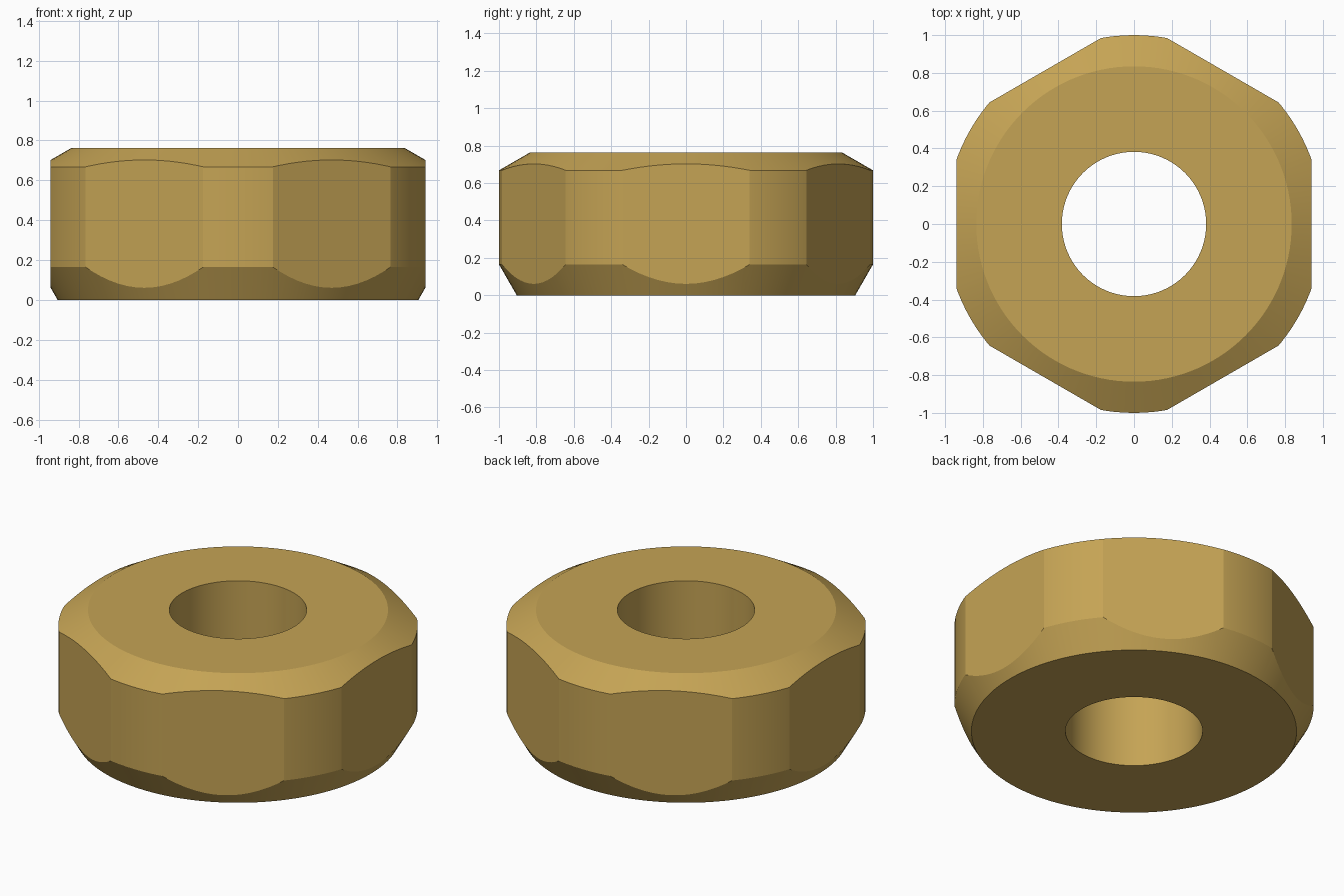
import bpy, bmesh, math
from mathutils import Vector

cube = bpy.data.objects.get("Cube")
if cube:
    bpy.data.objects.remove(cube, do_unlink=True)

HEIGHT, BORE, FLAT = 0.763, 0.382, 0.94

# Brass material
brass = bpy.data.materials.new("brass")
brass.use_nodes = True
colour = (0.56, 0.37, 0.09, 1)
brass.diffuse_color = colour
brass.node_tree.nodes["Principled BSDF"].inputs["Base Color"].default_value = colour

# Turned body: bore, steep lower chamfer, shallow upper chamfer
profile = [(BORE, 0), (0.905, 0), (1, 0.165), (1, 0.668), (0.835, HEIGHT), (BORE, HEIGHT)]
bm = bmesh.new()
verts = [bm.verts.new((r, 0, z)) for r, z in profile]
edges = [bm.edges.new((v, verts[(i + 1) % len(verts)])) for i, v in enumerate(verts)]
bmesh.ops.spin(bm, geom=verts + edges, cent=(0, 0, 0), axis=(0, 0, 1),
               angle=math.tau, steps=120, use_duplicate=False)
bmesh.ops.remove_doubles(bm, verts=bm.verts[:], dist=1e-4)

# Six wrench flats sliced off the round
for i in range(6):
    a = math.radians(60 * i)
    normal = Vector((math.cos(a), math.sin(a), 0))
    bmesh.ops.bisect_plane(bm, geom=bm.verts[:] + bm.edges[:] + bm.faces[:], dist=1e-5,
                           plane_co=normal * FLAT, plane_no=normal, clear_outer=True)
    rim = [e for e in bm.edges if e.is_boundary]
    bmesh.ops.contextual_create(bm, geom=rim)

bmesh.ops.recalc_face_normals(bm, faces=bm.faces[:])
mesh = bpy.data.meshes.new("hex_nut")
bm.to_mesh(mesh)
bm.free()
mesh.materials.append(brass)
nut = bpy.data.objects.new("hex_nut", mesh)
bpy.context.collection.objects.link(nut)

# Smooth the round surfaces, keep the chamfers and flats crisp
bpy.ops.object.select_all(action='DESELECT')
nut.select_set(True)
bpy.context.view_layer.objects.active = nut
bpy.ops.object.shade_smooth_by_angle(angle=math.radians(15))
